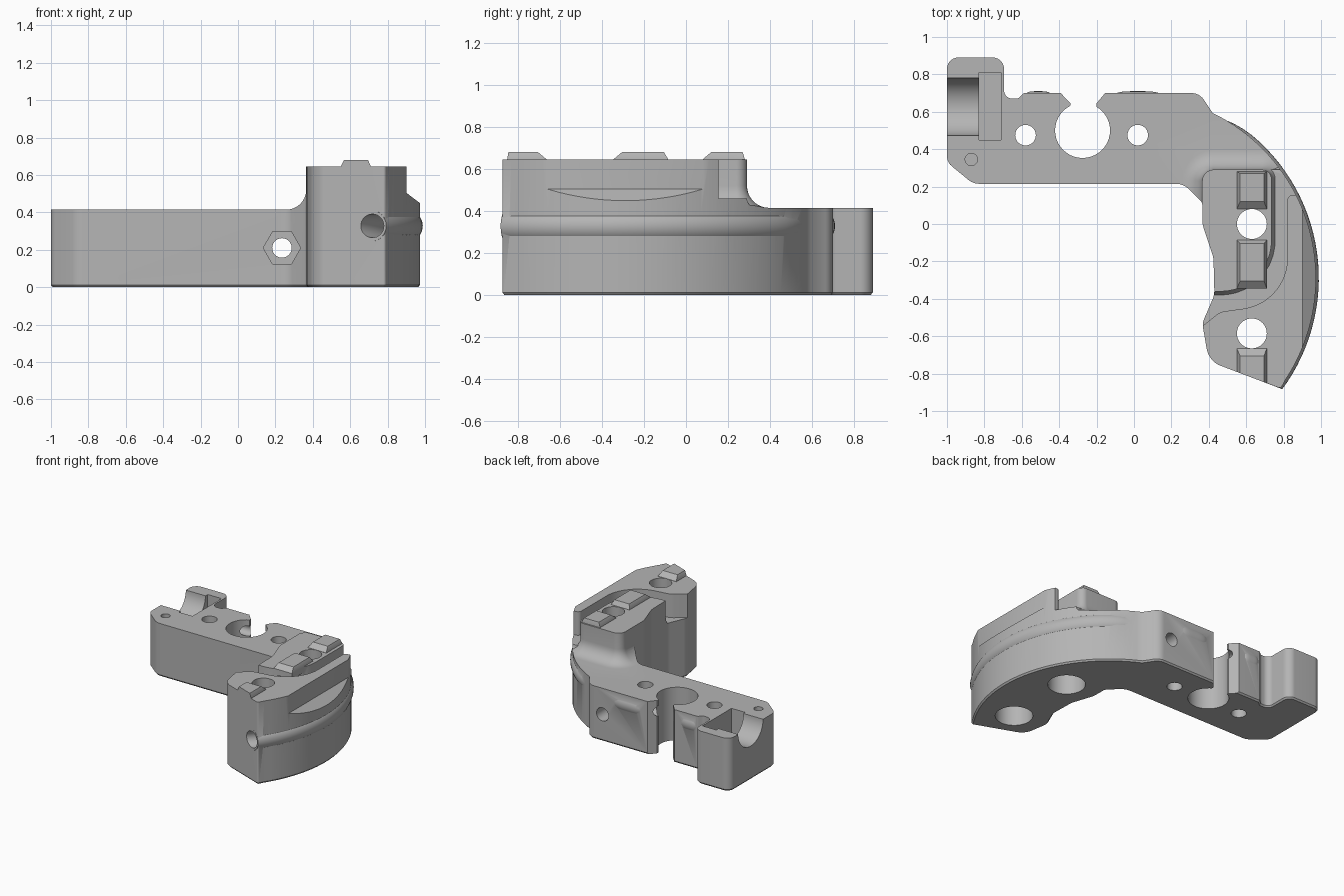
import bpy, bmesh
from math import sin, cos, pi, radians, sqrt
from mathutils import Vector

if "Cube" in bpy.data.objects:
    bpy.data.objects.remove(bpy.data.objects["Cube"])

grey = bpy.data.materials.new("plain grey")
grey.use_nodes = True
grey.diffuse_color = (0.46, 0.46, 0.46, 1)
grey.node_tree.nodes["Principled BSDF"].inputs["Base Color"].default_value = (0.46, 0.46, 0.46, 1)


# ---------- helpers ----------
def loft(name, rings):
    """Closed solid through a list of equal-length point rings."""
    bm = bmesh.new()
    loops = [[bm.verts.new(p) for p in ring] for ring in rings]
    n = len(loops[0])
    for a, b in zip(loops, loops[1:]):
        for i in range(n):
            j = (i + 1) % n
            bm.faces.new((a[i], a[j], b[j], b[i]))
    bm.faces.new(loops[0][::-1])
    bm.faces.new(loops[-1])
    bmesh.ops.recalc_face_normals(bm, faces=bm.faces)
    mesh = bpy.data.meshes.new(name)
    bm.to_mesh(mesh)
    bm.free()
    mesh.materials.append(grey)
    ob = bpy.data.objects.new(name, mesh)
    bpy.context.collection.objects.link(ob)
    return ob


def rounded(corners):
    """2D polygon from (x, y, radius) corners."""
    out = []
    for i, (x, y, r) in enumerate(corners):
        p = Vector((x, y))
        if r == 0:
            out.append(p)
            continue
        u = (Vector(corners[i - 1][:2]) - p).normalized()
        v = (Vector(corners[(i + 1) % len(corners)][:2]) - p).normalized()
        half = u.angle(v) / 2
        t = r / (sin(half) / cos(half))
        centre = p + (u + v).normalized() * (r / sin(half))
        a, b = p + u * t - centre, p + v * t - centre
        steps = max(4, int((pi - 2 * half) / radians(9)))
        for k in range(steps + 1):
            d = a.lerp(b, k / steps)
            out.append(centre + d.normalized() * r)
    return out


def offset(poly, d):
    """Move every side of a 2D polygon outwards by d."""
    n = len(poly)
    area = sum(poly[i - 1].x * poly[i].y - poly[i].x * poly[i - 1].y for i in range(n))
    s = 1 if area > 0 else -1
    out = []
    for i, p in enumerate(poly):
        e1, e2 = (p - poly[i - 1]).normalized(), (poly[(i + 1) % n] - p).normalized()
        n1, n2 = Vector((e1.y, -e1.x)) * s, Vector((e2.y, -e2.x)) * s
        out.append(p + (n1 + n2) * (d / (1 + n1.dot(n2))))
    return out


def at(poly, z):
    return [(p[0], p[1], z) for p in poly]


def prism(name, poly, z0, z1):
    return loft(name, [at(poly, z0), at(poly, z1)])


def box(name, x0, x1, y0, y1, z0, z1):
    return prism(name, [(x0, y0), (x1, y0), (x1, y1), (x0, y1)], z0, z1)


def flared(name, poly, top, r):
    """Prism whose foot blends into the low deck with a concave fillet."""
    rings = [at(offset(poly, r), 0.2)]
    for k in range(9):
        a = k / 8 * pi / 2
        rings.append(at(offset(poly, r * (1 - sin(a)) + 0.0005), DECK + r * (1 - cos(a))))
    rings.append(at(poly, top))
    return loft(name, rings)


def rod(name, a, b, r, n=40, turn=0.0):
    a, b = Vector(a), Vector(b)
    q = (b - a).to_track_quat('Z', 'Y')
    ring = [q @ Vector((r * cos(turn + 2 * pi * i / n), r * sin(turn + 2 * pi * i / n), 0)) for i in range(n)]
    return loft(name, [[p + c for p in ring] for c in (a, b)])


def tube(name, path, radii, z):
    """Round tube along a level path."""
    rings = []
    for i, p in enumerate(path):
        d = (path[min(i + 1, len(path) - 1)] - path[max(i - 1, 0)]).normalized()
        rings.append([(p.x + d.y * radii[i] * cos(t), p.y - d.x * radii[i] * cos(t), z + radii[i] * sin(t))
                      for t in (2 * pi * k / 32 for k in range(32))])
    return loft(name, rings)


def combine(target, tool, op='DIFFERENCE'):
    m = target.modifiers.new("join", 'BOOLEAN')
    m.operation, m.solver, m.object = op, 'EXACT', tool
    bpy.context.view_layer.objects.active = target
    bpy.ops.object.modifier_apply(modifier=m.name)
    bpy.data.objects.remove(tool)


DECK, TOP, PIPE = 0.415, 0.645, 0.328
HUB = Vector((-0.01, -0.29))


def arc(r, deg):
    return HUB + Vector((cos(radians(deg)), sin(radians(deg)))) * r


# ---------- main body outline ----------
back = [(-1, 0.89, 0.06), (-0.695, 0.89, 0.06), (-0.695, 0.67, 0.045), (-0.62, 0.67, 0.03),
        (-0.59, 0.70, 0.02), (0.35, 0.70, 0.08)]
sweep = [(*arc(0.983, 64 - 2.5 * k), 0) for k in range(40)]
front = [(0.785, -0.879, 0.015), (0.40, -0.735, 0.12), (0.365, -0.53, 0.08), (0.43, -0.38, 0.12),
         (0.425, -0.18, 0.15), (0.365, 0.0, 0.15), (0.365, 0.115, 0.03), (0.265, 0.215, 0.1),
         (-0.86, 0.215, 0.09), (-1, 0.33, 0.07)]
outline = rounded(back + sweep + front)
body = loft("bracket_body", [at(offset(outline, -0.01), 0), at(outline, 0.012), at(outline, TOP)])

# ---------- raised pads, groove shoulder and low deck ----------
inner_pad = rounded([(0.735, 0.29, 0.05), (0.735, -0.36, 0.27), (0.365, -0.36, 0.01), (0.365, 0.29, 0.06)])
outer_pad = rounded([(0.82, 0.155, 0.03), (0.82, -0.42, 0.27), (0.46, -0.47, 0.1), (0.3, -0.6, 0),
                     (0.3, -1.1, 0), (1.2, -1.1, 0), (1.2, 0.155, 0)])
shoulder = rounded([(0.6, 0.29, 0), (1.2, 0.29, 0), (1.2, -1.1, 0), (0.3, -1.1, 0), (0.3, -0.1, 0), (0.6, -0.1, 0)])
waste = box("waste", -1.2, 1.1, -1.05, 1.1, DECK, 0.75)
combine(waste, flared("inner_pad", inner_pad, 0.9, 0.105))
combine(waste, prism("outer_pad", outer_pad, 0.2, 0.9))
combine(waste, flared("shoulder", shoulder, DECK + 0.0452, 0.045))
combine(body, waste)

# flat relief on the outer wall
side = [(0.9, 0.505), (0.9, 0.9), (1.3, 0.9), (1.3, 0.2)]
combine(body, loft("relief", [[(x, y, z) for x, z in side] for y in (-1.2, 0.5)]))

# ---------- curved rib and back bulges ----------
degs = [-46 + 3 * k for k in range(40)]
path = [arc(0.915 - 0.05 * max(0, (a - 48) / 20) ** 2, a) for a in degs]
combine(body, tube("rib", path, [0.083] * len(path), PIPE), 'UNION')
for x0, x1 in ((-0.585, -0.44), (-0.11, 0.15)):
    pts = [Vector((x0 + (x1 - x0) * k / 10, 0.627)) for k in range(11)]
    radii = [0.083 - 0.016 * abs(k / 5 - 1) ** 4 for k in range(11)]
    combine(body, tube("bulge", pts, radii, PIPE), 'UNION')

# ---------- locating pegs: foot and head extents along y ----------
for f0, f1, h0, h1 in ((0.08, 0.28, 0.12, 0.27), (-0.345, -0.085, -0.305, -0.105), (-0.98, -0.665, -0.97, -0.705)):
    rows = []
    for x0, x1, y0, y1, z in ((0.55, 0.71, f0, f1, 0.6), (0.55, 0.71, f0, f1, TOP + 0.002),
                              (0.567, 0.695, h0, h1, 0.68)):
        rows.append(at([(x0, y0), (x1, y0), (x1, y1), (x0, y1)], z))
    combine(body, loft("peg", rows), 'UNION')

# slanted front end trim
combine(body, prism("end_trim", [(0.44, -0.749), (1.2, -1.038), (1.2, -1.6), (0.44, -1.6)], -0.2, 1))

# ---------- vertical holes ----------
for x, y, r, z0 in ((-0.58, 0.475, 0.055, -1), (0.02, 0.475, 0.055, -1), (-0.87, 0.345, 0.033, 0.25),
                    (0.63, 0, 0.08, -1), (0.63, -0.585, 0.08, -1), (-0.275, 0.5, 0.147, -1)):
    combine(body, rod("hole", (x, y, z0), (x, y, 1), r))
for y in (0, -0.585):
    combine(body, rod("counterbore", (0.63, y, -0.1), (0.63, y, 0.25), 0.135))

# open neck of the round notch
neck = [(-0.42, 0.73), (-0.34, 0.645), (-0.345, 0.58), (-0.205, 0.58), (-0.2, 0.645), (-0.13, 0.73)]
combine(body, prism("neck", neck, -0.1, 1))

# ---------- pipe channel ----------
bore = [arc(0.922, a) for a in range(-50, 1, 3)]
combine(body, tube("pipe_bore", bore, [0.063] * len(bore), PIPE))
combine(body, rod("wire_bore", (-0.67, 0.627, PIPE), (0.0, 0.627, PIPE), 0.04))

# ---------- cross bolt with hexagonal pocket ----------
combine(body, rod("bolt_hole", (0.235, 0, 0.21), (0.235, 1, 0.21), 0.052))
combine(body, rod("hex_pocket", (0.235, 0.1, 0.21), (0.235, 0.32, 0.21), 0.1, 6))

# ---------- cradle in the end block ----------
combine(body, rod("cradle", (-1.2, 0.627, 0.418), (-0.8, 0.627, 0.418), 0.155, 48))
combine(body, box("cradle_pocket", -0.83, -0.71, 0.45, 0.81, 0.21, 0.6))

# ---------- shading ----------
bpy.ops.object.select_all(action='DESELECT')
body.select_set(True)
bpy.context.view_layer.objects.active = body
bpy.ops.object.shade_smooth_by_angle(angle=radians(30))
